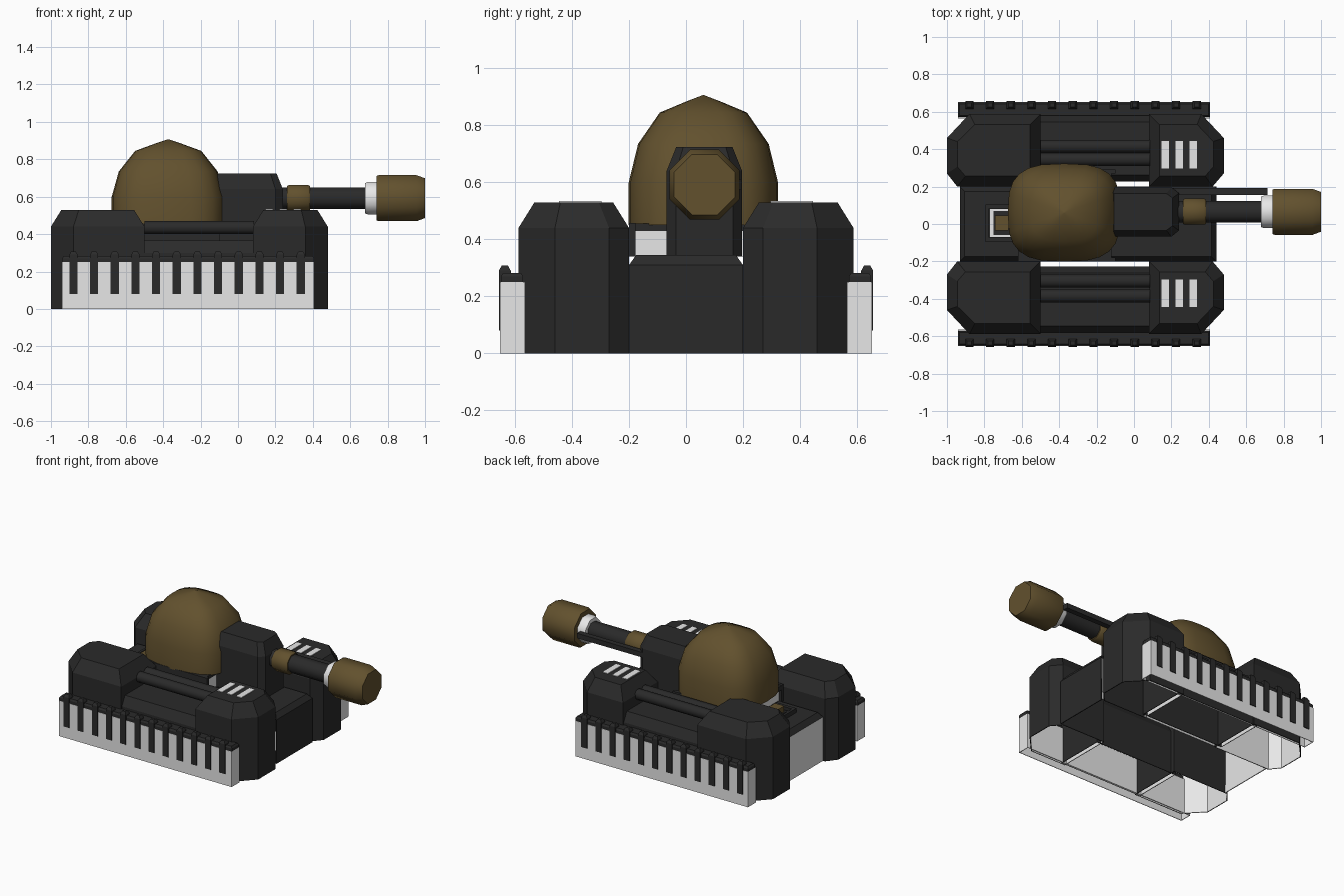
import bpy, bmesh, math

if "Cube" in bpy.data.objects:
    bpy.data.objects.remove(bpy.data.objects["Cube"])


def material(name, rgb):
    m = bpy.data.materials.new(name)
    m.diffuse_color = (*rgb, 1)
    m.use_nodes = True
    m.node_tree.nodes["Principled BSDF"].inputs["Base Color"].default_value = m.diffuse_color
    return m


DARK = material("charcoal", (0.023, 0.023, 0.023))
GREY = material("light grey", (0.80, 0.80, 0.80))
BROWN = material("bronze brown", (0.122, 0.082, 0.027))


def finish(name, bm, *mats, smooth=False):
    bmesh.ops.recalc_face_normals(bm, faces=bm.faces)
    me = bpy.data.meshes.new(name)
    bm.to_mesh(me)
    bm.free()
    ob = bpy.data.objects.new(name, me)
    bpy.context.collection.objects.link(ob)
    for m in mats:
        me.materials.append(m)
    if smooth:
        # round the sides but keep edges between steps and flat ends sharp
        for p in me.polygons:
            p.use_smooth = True
        me.set_sharp_from_angle(angle=math.radians(50))
    return ob


def loft(bm, rings, bottom=True, top=True):
    """Skin a stack of equal-length rings of points."""
    vs = [[bm.verts.new(p) for p in r] for r in rings]
    n = len(rings[0])
    for a, b in zip(vs, vs[1:]):
        for i in range(n):
            j = (i + 1) % n
            bm.faces.new((a[i], a[j], b[j], b[i]))
    if bottom:
        bm.faces.new(vs[0][::-1])
    if top:
        bm.faces.new(vs[-1])


def box(bm, x0, x1, y0, y1, z0, z1, inset=0.0, zc=None):
    """Box whose top edge can be chamfered by inset, starting at zc."""
    def ring(z, d):
        return [(x0 + d, y0 + d, z), (x1 - d, y0 + d, z), (x1 - d, y1 - d, z), (x0 + d, y1 - d, z)]
    rings = [ring(z0, 0), ring(z1, inset)]
    if inset:
        rings.insert(1, ring(zc, 0))
    loft(bm, rings)


def box_part(name, mat, *args, **kw):
    bm = bmesh.new()
    box(bm, *args, **kw)
    return finish(name, bm, mat)


def tube(bm, profile, y, z, n=8):
    """Lathe of (x, radius) pairs about an axis along x."""
    loft(bm, [[(x, y + r * math.cos(math.tau * (i + .5) / n), z + r * math.sin(math.tau * (i + .5) / n))
               for i in range(n)] for x, r in profile])


def open_shell(ob):
    mod = ob.modifiers.new("grey lining", 'SOLIDIFY')
    mod.thickness = 0.006
    mod.offset = -1
    mod.material_offset = 1


def inset_plan(plan, d):
    """Pull a plan polygon inwards by scaling it to smaller bounds."""
    xs, ys = [p[0] for p in plan], [p[1] for p in plan]
    cx, cy = (min(xs) + max(xs)) / 2, (min(ys) + max(ys)) / 2
    kx, ky = 1 - 2 * d / (max(xs) - min(xs)), 1 - 2 * d / (max(ys) - min(ys))
    return [(cx + (x - cx) * kx, cy + (y - cy) * ky) for x, y in plan]


def pod(name, plan, zc, zt, d, dark_inner):
    """Open-bottomed shell with grey lining; inner wall lining may stay dark."""
    bm = bmesh.new()
    loft(bm, [[(x, y, 0) for x, y in plan], [(x, y, zc) for x, y in plan],
              [(x, y, zt) for x, y in inset_plan(plan, d)]], bottom=False)
    for f in bm.faces:
        wall = all(abs(v.co.y) < .26 for v in f.verts)
        f.material_index = 2 if dark_inner and wall else 0
    open_shell(finish(name, bm, DARK, GREY, DARK, DARK))


# Track pods, skirts, rods and vents on both sides
for s, side in ((-1, "right"), (1, "left")):
    rear = [(-1, .27), (-.945, .2), (-.5, .2), (-.5, .588), (-.88, .588), (-1, .46)]
    front = [(.48, .27), (.42, .2), (.08, .2), (.08, .588), (.36, .588), (.48, .46)]
    mid = [(-.535, .228), (.115, .228), (.115, .58), (-.535, .58)]
    pod(side + "_rear_pod", [(x, s * y) for x, y in rear], .44, .53, .056, False)
    pod(side + "_front_pod", [(x, s * y) for x, y in front], .44, .53, .056, True)
    pod(side + "_middle_pod", [(x, s * y) for x, y in mid], .30, .365, .035, True)

    bm = bmesh.new()
    for y in ((.305, .385) if s < 0 else (.345, .415)):
        tube(bm, [(-.5, .037), (.085, .037)], s * y, .435)
    finish(side + "_side_rods", bm, DARK, smooth=True)

    def ys(a, b):
        return (s * a, s * b) if s > 0 else (s * b, s * a)

    # Skirt, open underneath
    bm = bmesh.new()
    box(bm, -.94, .407, *ys(.565, .652), 0, .25)
    low = [f for f in bm.faces if all(v.co.z < .01 for v in f.verts)]
    bmesh.ops.delete(bm, geom=low, context='FACES_ONLY')
    open_shell(finish(side + "_skirt", bm, GREY))
    box_part(side + "_skirt_rail", DARK, -.94, .407, *ys(.572, .65), .25, .282, inset=.008, zc=.27)
    bm = bmesh.new()
    for i in range(12):
        x = -.88 + i * .1105
        box(bm, x - .022, x + .022, *ys(.615, .657), .08, .308, inset=.01, zc=.29)
    finish(side + "_skirt_posts", bm, DARK)

    bm = bmesh.new()
    for x in (.148, .223, .298):
        box(bm, x, x + .04, *ys(.297, .445), .527, .534)
    finish(side + "_vents", bm, GREY)

# Central hull: open below and at the sides, with a grey rear wall
bm = bmesh.new()
box(bm, -.93, .44, -.2, .2, 0, .345, inset=.025, zc=.31)
bmesh.ops.recalc_face_normals(bm, faces=bm.faces)
gone = [f for f in bm.faces if abs(f.normal.y) > .95 or f.normal.z < -.9]
bmesh.ops.delete(bm, geom=gone, context='FACES')
for f in bm.faces:
    f.material_index = 1 if f.normal.x < -.95 else 0
open_shell(finish("central_hull", bm, DARK, GREY))

# Rear hatch
box_part("hatch_well", GREY, -.77, -.65, -.075, .085, .25, .352)
box_part("hatch_floor", DARK, -.752, -.63, -.06, .07, .347, .358)
bm = bmesh.new()
for b in ((-.795, -.777, -.095, .105), (-.777, -.64, -.095, -.07), (-.777, -.64, .08, .105)):
    box(bm, *b, .34, .375)
finish("hatch_rim", bm, DARK)
box_part("hatch_block", BROWN, -.742, -.67, -.035, .045, .35, .40)

# Turret ring with dark side cheeks and collar
box_part("turret_ring", GREY, -.60, -.12, -.18, .27, .34, .43)
for name, y in (("right_ring_cheek", -.2), ("left_ring_cheek", .27)):
    box_part(name, DARK, -.62, -.10, y, y + .022, .34, .458)
box_part("turret_collar", DARK, -.62, -.12, -.185, .28, .425, .455)

# Dome: stacked rounded-square rings
bm = bmesh.new()
N, EX = 24, 2 / 3.0


def dome_ring(z, k):
    ring = []
    for i in range(N):
        a = math.tau * i / N
        c, t = math.cos(a), math.sin(a)
        ring.append((-.373 + .302 * k * math.copysign(abs(c) ** EX, c),
                     .061 + .262 * k * math.copysign(abs(t) ** EX, t), z))
    return ring


loft(bm, [dome_ring(z, k) for z, k in
          ((.45, 1), (.60, 1), (.735, .875), (.845, .585), (.883, .24), (.906, .012))])
finish("turret_dome", bm, BROWN, smooth=True)

# Gun housing in front of the dome
bm = bmesh.new()
plan = [(-.14, -.068), (.20, -.068), (.24, -.035), (.24, .165), (.20, .197), (-.14, .197)]
loft(bm, [[(x, y, .34) for x, y in plan], [(x, y, .64) for x, y in plan],
          [(x, y, .725) for x, y in inset_plan(plan, .034)]])
finish("gun_housing", bm, DARK)

# Gun barrel, built from lathed sections
GY, GZ = .065, .592
for name, mat, prof in (
        ("barrel", DARK, [(.22, .062), (.70, .062)]),
        ("barrel_collar", BROWN, [(.262, .07), (.272, .077), (.375, .077), (.385, .07)]),
        ("muzzle_ring", GREY, [(.68, .088), (.695, .094), (.745, .094)]),
        ("muzzle", BROWN, [(.74, .128), (.752, .133), (.955, .133), (1.0, .115)])):
    bm = bmesh.new()
    tube(bm, prof, GY, GZ)
    finish(name, bm, mat, smooth=True)

# Thin rod beside the barrel
box_part("barrel_side_rod", DARK, .20, .715, .155, .193, .575, .61)
